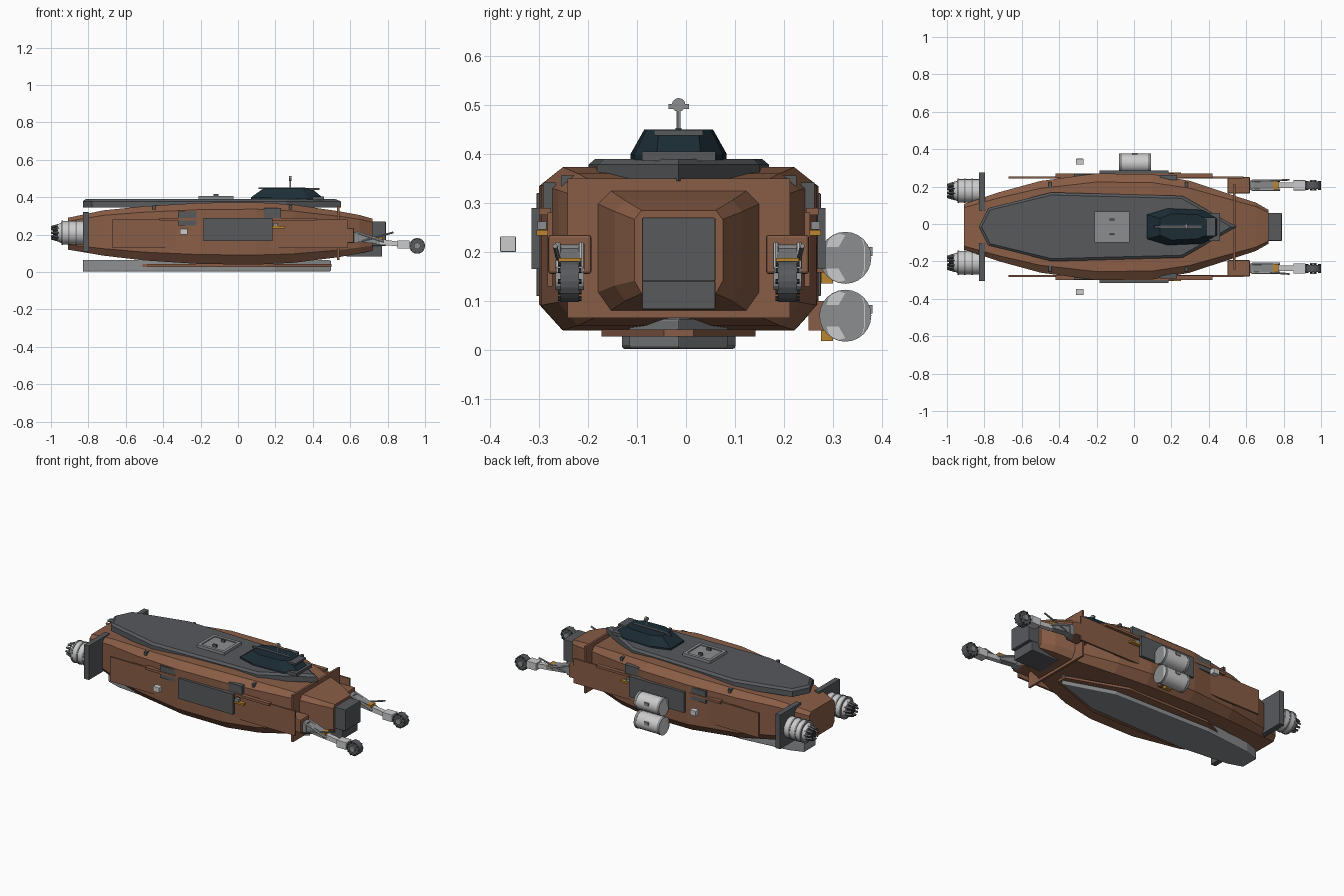
import bpy, bmesh, math
from mathutils import Vector

if "Cube" in bpy.data.objects:
    bpy.data.objects.remove(bpy.data.objects["Cube"])

C = -0.015  # centre line of the hull in y


def mat(name, rgb):
    m = bpy.data.materials.new(name)
    m.diffuse_color = (*rgb, 1)
    m.use_nodes = True
    m.node_tree.nodes["Principled BSDF"].inputs["Base Color"].default_value = m.diffuse_color
    return m


RUST = mat("rust", (0.25, 0.11, 0.062))
DARK = mat("dark_grey", (0.095, 0.1, 0.108))
MID = mat("mid_grey", (0.26, 0.27, 0.28))
GLASS = mat("glass", (0.012, 0.026, 0.036))
AMBER = mat("amber", (0.5, 0.24, 0.03))
BLACK = mat("black", (0.03, 0.03, 0.034))


def finish(name, bm, m, bevel=0):
    bmesh.ops.recalc_face_normals(bm, faces=bm.faces)
    me = bpy.data.meshes.new(name)
    bm.to_mesh(me)
    bm.free()
    ob = bpy.data.objects.new(name, me)
    bpy.context.collection.objects.link(ob)
    if m:
        me.materials.append(m)
    if bevel:
        b = ob.modifiers.new("bevel", "BEVEL")
        b.width, b.segments = bevel, 2
    return ob


def loft(name, rings, m, bevel=0):
    bm = bmesh.new()
    rs = [[bm.verts.new(p) for p in r] for r in rings]
    n = len(rs[0])
    for a, b in zip(rs, rs[1:]):
        for i in range(n):
            bm.faces.new((a[i], a[(i + 1) % n], b[(i + 1) % n], b[i]))
    bm.faces.new(rs[0])
    bm.faces.new(rs[-1])
    return finish(name, bm, m, bevel)


def box(name, x, y, z, m=None, bevel=0):
    rings = [[(x[0], y[0], k), (x[1], y[0], k), (x[1], y[1], k), (x[0], y[1], k)] for k in z]
    return loft(name, rings, m, bevel)


def prism(name, pts, y, m=None, bevel=0):
    # side profile in x,z extruded across y
    return loft(name, [[(px, k, pz) for px, pz in pts] for k in y], m, bevel)


def slab(name, layers, m, bevel=0):
    # layers of (z, half outline of x, half width) mirrored about the centre line
    rings = []
    for z, half in layers:
        other = [(x, -w) for x, w in reversed(half) if w > 0]
        rings.append([(x, C + w, z) for x, w in half + other])
    return loft(name, rings, m, bevel)


def rod(name, p0, p1, r0, r1=None, n=16, m=None, smooth=False):
    p0, p1 = Vector(p0), Vector(p1)
    bm = bmesh.new()
    bmesh.ops.create_cone(bm, cap_ends=True, segments=n, radius1=r0,
                          radius2=r0 if r1 is None else r1, depth=(p1 - p0).length)
    q = (p1 - p0).to_track_quat("Z", "Y").to_matrix().to_4x4()
    q.translation = (p0 + p1) / 2
    bm.transform(q)
    if smooth:
        for f in bm.faces:
            f.smooth = len(f.verts) == 4
        for e in bm.edges:
            e.smooth = all(len(f.verts) == 4 for f in e.link_faces)
    return finish(name, bm, m)


# faceted main hull: x, half width, bottom, top
rings = []
for x, w, lo, hi in [(-.91, .122, .12, .29), (-.72, .185, .088, .33), (-.5, .245, .062, .352),
                     (-.2, .285, .043, .37), (.1, .281, .04, .373), (.3, .245, .05, .36),
                     (.54, .165, .08, .325), (.65, .13, .1, .305), (.72, .09, .115, .285)]:
    c, d = .16 * w, .11 * (hi - lo)
    half = [(w - c, hi), (w, hi - d), (w, lo + 1.4 * d), (w - c, lo)]
    rings.append([(x, C + y, z) for y, z in half] + [(x, C - y, z) for y, z in reversed(half)])
loft("hull", rings, RUST)
box("front_collar", (.53, .543), (C - .227, C + .227), (.065, .35), RUST)

# upper deck and keel
deck = [(-.83, 0), (-.78, .1), (-.44, .184), (.26, .165), (.55, 0)]
inner = [(-.815, 0), (-.77, .09), (-.44, .17), (.255, .152), (.52, 0)]
slab("upper_deck", [(.345, deck), (.378, deck), (.39, inner)], DARK)
keel = [(-.83, .055), (-.74, .085), (-.44, .116), (.2, .1), (.5, 0)]
slab("keel", [(.002, keel), (.065, keel)], MID, .006)
skirt = [(-.53, .1), (-.4, .157), (.15, .157), (.5, .03)]
slab("keel_skirt", [(.028, skirt), (.042, skirt)], RUST)

# canopy with brow plate and sensor mast
base = [(.07, .065), (.18, .098), (.37, .09), (.45, .045)]
crown = [(.14, .045), (.2, .07), (.34, .065), (.39, .04)]
slab("canopy", [(.388, base), (.4, base), (.45, crown)], GLASS)
box("canopy_brow", (.34, .435), (C - .05, C + .05), (.438, .449), DARK)
box("canopy_spine", (.11, .36), (C - .006, C + .006), (.443, .453), DARK)
box("canopy_sill", (.4, .46), (C - .075, C + .075), (.386, .405), DARK)
rod("mast", (.28, C, .45), (.28, C, .495), .004, n=8)
box("mast_bar", (.276, .284), (C - .021, C + .021), (.492, .502), MID)
rod("mast_dish", (.274, C, .5), (.286, C, .5), .014, n=12, m=MID)

# roof hatch: frame bars, lid, two handles
for s in (-1, 1):
    box("hatch_side", (-.21, -.025), sorted((C + s * .083, C + s * .065)), (.385, .407), MID)
    hx = -.1175 + s * .0835
    box("hatch_end", (hx - .009, hx + .009), (C - .083, C + .083), (.385, .407), MID)
    box("hatch_handle", (-.13, -.105), (C + s * .04 - .005, C + s * .04 + .005), (.39, .417), DARK)
box("hatch_lid", (-.2, -.035), (C - .07, C + .07), (.385, .401), MID)

# nose sensor boxes
box("nose_box_upper", (.6, .79), (C - .075, C + .075), (.14, .27), DARK, .003)
box("nose_box_lower", (.58, .77), (C - .075, C + .075), (.083, .141), DARK, .003)

for s in (-1, 1):
    def Y(a, b):
        return sorted((C + s * a, C + s * b))

    # side armour and panels
    box("side_armour", (-.67, .585), Y(.257, .268), (.13, .28), RUST)
    box("armour_rail", (-.42, .42), Y(.26, .285), (.275, .29), RUST)
    box("side_panel", (-.185, .185), Y(.283, .3), (.165, .29), DARK)
    box("rear_vent", (-.32, -.19), Y(.25, .282), (.25, .325), DARK)
    box("front_vent", (.14, .23), Y(.25, .277), (.28, .342), DARK)
    for bx in (-.45, -.12, .28):
        box("hull_stud", (bx - .008, bx + .008), Y(.205, .24), (.335, .356), DARK)
    box("outrigger_sensor", (-.31, -.27), Y(.332, .364), (.2, .232), None, .002)
    box("panel_latch", (.18, .25), Y(.262, .29), (.234, .245), AMBER)
    box("side_lamp", (.19, .215), Y(.27, .288), (.246, .262), MID)

    # engine: mount plate, casing, ribs, nozzle petals
    y, z = C + s * .192, .21
    box("engine_plate", (-.83, -.797), Y(.087, .29), (.11, .32), DARK, .002)
    rod("engine_casing", (-.82, y, z), (-.94, y, z), .063, n=20, smooth=True)
    rod("engine_taper", (-.94, y, z), (-.965, y, z), .057, .045, n=20, smooth=True)
    for rx in (-.86, -.9, -.935):
        rod("engine_ring", (rx, y, z), (rx - .01, y, z), .066, n=20, m=MID, smooth=True)
    rod("nozzle_core", (-.96, y, z), (-.99, y, z), .032, .02, n=12, m=BLACK)
    for i in range(10):
        a = i * math.tau / 10
        ca, sa = math.cos(a), math.sin(a)
        rod("nozzle_petal", (-.955, y + .042 * ca, z + .042 * sa),
            (-.998, y + .031 * ca, z + .031 * sa), .009, .007, n=4, m=DARK)

    # front manipulator arm
    y = C + s * .222

    def A(w):
        return (y - w, y + w)

    box("arm_mount", (.5, .62), A(.044), (.155, .235), RUST, .006)
    box("arm_shoulder", (.59, .645), A(.026), (.155, .215), MID, .003)
    prism("arm_upper", [(.62, .165), (.76, .15), (.76, .185), (.62, .212)], A(.02), MID)
    prism("arm_lower", [(.74, .148), (.86, .137), (.86, .162), (.74, .18)], A(.014))
    box("arm_elbow_band", (.742, .772), A(.023), (.168, .188), AMBER)
    for k in (-1, 1):
        rod("arm_piston", (.63, y + k * .024, .215), (.78, y + k * .024, .163), .006, n=8)
    rod("arm_strut", (.66, y + s * .018, .165), (.83, y + s * .03, .212), .005, n=8, m=MID)
    box("arm_wrist", (.852, .918), A(.027), (.125, .17), None, .002)
    box("wheel_fork", (.915, .96), A(.012), (.132, .158), MID)
    rod("tip_wheel", (.958, y - .019, .14), (.958, y + .019, .14), .042, n=20, m=DARK)
    rod("wheel_hub", (.958, y - .029, .14), (.958, y + .029, .14), .018, n=12, m=MID)
    for i in range(10):
        a = i * math.tau / 10
        px, pz = .958 + .037 * math.cos(a), .14 + .037 * math.sin(a)
        rod("wheel_tread", (px, y - .024, pz), (px, y + .024, pz), .005, n=6, m=BLACK)

# two fuel drums with straps on the back side
for z in (.188, .07):
    rod("drum", (-.08, .325, z), (.09, .325, z), .051, n=24, smooth=True)
    for x in (-.08, .075):
        rod("drum_rim", (x, .325, z), (x + .015, .325, z), .053, n=24, m=MID, smooth=True)
    box("drum_bracket", (-.03, .04), (.25, .282), (z - .03, z + .03), RUST)
    box("drum_clasp", (-.01, .02), (.365, .38), (z + .004, z + .022), MID)
    box("drum_buckle", (-.015, .025), (.275, .3), (z - .052, z - .03), AMBER)
